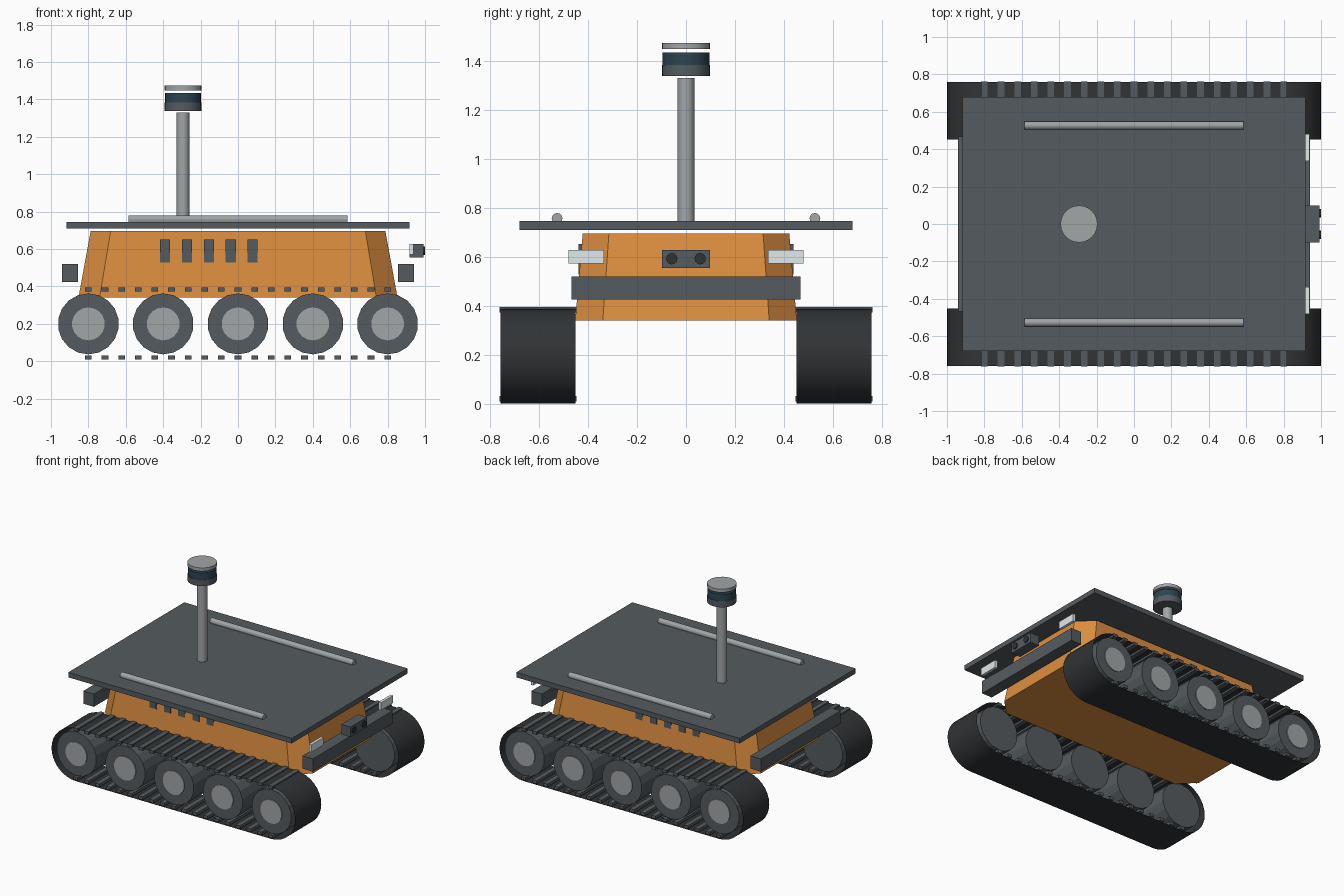
import bpy, bmesh
from math import pi, sin, cos
from mathutils import Matrix

if "Cube" in bpy.data.objects:
    bpy.data.objects.remove(bpy.data.objects["Cube"])


def material(name, r, g, b):
    m = bpy.data.materials.new(name)
    m.diffuse_color = (r, g, b, 1)
    m.use_nodes = True
    m.node_tree.nodes["Principled BSDF"].inputs["Base Color"].default_value = m.diffuse_color
    return m


ORANGE = material("orange_paint", 0.72, 0.27, 0.05)
DARK = material("dark_metal", 0.09, 0.105, 0.115)
RUBBER = material("rubber", 0.03, 0.033, 0.036)
STEEL = material("steel", 0.36, 0.38, 0.39)
GLASS = material("sensor_glass", 0.025, 0.06, 0.085)
LIGHT = material("lamp_glass", 0.75, 0.82, 0.84)


def finish(name, bm, mat, smooth=False):
    bmesh.ops.recalc_face_normals(bm, faces=bm.faces)
    me = bpy.data.meshes.new(name)
    bm.to_mesh(me)
    bm.free()
    me.materials.append(mat)
    ob = bpy.data.objects.new(name, me)
    bpy.context.collection.objects.link(ob)
    if smooth:
        bpy.ops.object.select_all(action='DESELECT')
        ob.select_set(True)
        bpy.context.view_layer.objects.active = ob
        bpy.ops.object.shade_smooth_by_angle(angle=pi / 6)
    return ob


def add_box(bm, x0, x1, y0, y1, z0, z1):
    m = Matrix.Translation(((x0 + x1) / 2, (y0 + y1) / 2, (z0 + z1) / 2))
    m = m @ Matrix.Diagonal((x1 - x0, y1 - y0, z1 - z0, 1))
    bmesh.ops.create_cube(bm, size=1, matrix=m)


def box(name, mat, *size):
    bm = bmesh.new()
    add_box(bm, *size)
    return finish(name, bm, mat)


def cylinder(name, mat, axis, centre, radius, length, sides, smooth=False):
    turn = {'X': Matrix.Rotation(pi / 2, 4, 'Y'),
            'Y': Matrix.Rotation(pi / 2, 4, 'X'),
            'Z': Matrix.Identity(4)}[axis]
    bm = bmesh.new()
    bmesh.ops.create_cone(bm, cap_ends=True, segments=sides, radius1=radius, radius2=radius,
                          depth=length, matrix=Matrix.Translation(centre) @ turn)
    return finish(name, bm, mat, smooth)


# Tapered hull with chamfered corners
def octagon(bm, hx, hy, c, z):
    pts = [(hx, -hy + c), (hx, hy - c), (hx - c, hy), (-hx + c, hy),
           (-hx, hy - c), (-hx, -hy + c), (-hx + c, -hy), (hx - c, -hy)]
    return [bm.verts.new((x, y, z)) for x, y in pts]


bm = bmesh.new()
low = octagon(bm, 0.853, 0.453, 0.113, 0.34)
high = octagon(bm, 0.788, 0.422, 0.107, 0.696)
bm.faces.new(low)
bm.faces.new(high)
for i in range(8):
    j = (i + 1) % 8
    bm.faces.new((low[i], low[j], high[j], high[i]))
finish("hull", bm, ORANGE)

# Top deck
box("deck", DARK, -0.917, 0.917, -0.68, 0.68, 0.709, 0.746)

for s, side in ((-1, "right"), (1, "left")):
    # Open track belt: a thin loop with no side walls
    bm = bmesh.new()
    n = 16
    loop = []
    for end in (1, -1):
        for i in range(n + 1):
            a = -pi / 2 + pi * i / n
            loop.append((end * (0.8 + 0.2 * cos(a)), 0.194 + 0.194 * end * sin(a)))
    rings = [[bm.verts.new((x, s * y, z)) for x, z in loop] for y in (0.452, 0.758)]
    for i in range(len(loop)):
        j = (i + 1) % len(loop)
        bm.faces.new((rings[0][i], rings[0][j], rings[1][j], rings[1][i]))
    finish("track_belt_" + side, bm, RUBBER, True)

    # Track pads on the top and bottom runs
    bm = bmesh.new()
    for i in range(19):
        x = -0.8 + 1.6 * i / 18
        for z in (0.009, 0.373):
            add_box(bm, x - 0.018, x + 0.018, s * 0.605 - 0.157, s * 0.605 + 0.157, z, z + 0.022)
    finish("track_pads_" + side, bm, DARK)

    # Road wheels with hubs on the outer side
    for i in range(5):
        x = -0.8 + 0.4 * i
        cylinder(f"wheel_{side}_{i}", DARK, 'Y', (x, s * 0.605, 0.2), 0.163, 0.29, 18)
        cylinder(f"hub_{side}_{i}", STEEL, 'Y', (x, s * 0.745, 0.2), 0.088, 0.022, 18)

    # Side vents
    for i in range(5):
        x = -0.39 + 0.117 * i
        box(f"vent_{side}_{i}", DARK, x - 0.027, x + 0.027,
            s * 0.425 - 0.015, s * 0.425 + 0.015, 0.528, 0.652)

    # Deck rail, headlamp and camera lens
    cylinder("rail_" + side, STEEL, 'X', (0, s * 0.527, 0.757), 0.022, 1.172, 12)
    box("headlamp_" + side, LIGHT, 0.917, 0.938, s * 0.408 - 0.072, s * 0.408 + 0.072, 0.572, 0.628)
    cylinder("camera_lens_" + side, RUBBER, 'X', (0.985, s * 0.058, 0.592), 0.023, 0.028, 16)

# Bumpers at both ends
for s, end in ((1, "front"), (-1, "rear")):
    box("bumper_" + end, DARK, s * 0.899 - 0.043, s * 0.899 + 0.043, -0.467, 0.467, 0.425, 0.52)

# Camera housing
box("camera_housing", DARK, 0.917, 0.992, -0.098, 0.098, 0.554, 0.628)

# Mast and sensor head
MX = -0.294
cylinder("mast", STEEL, 'Z', (MX, 0, 1.037), 0.035, 0.586, 16, True)
cylinder("sensor_base", DARK, 'Z', (MX, 0, 1.361), 0.099, 0.046, 24, True)
cylinder("sensor_window", GLASS, 'Z', (MX, 0, 1.409), 0.096, 0.05, 24, True)
cylinder("sensor_cap", STEEL, 'Z', (MX, 0, 1.461), 0.099, 0.025, 24, True)
